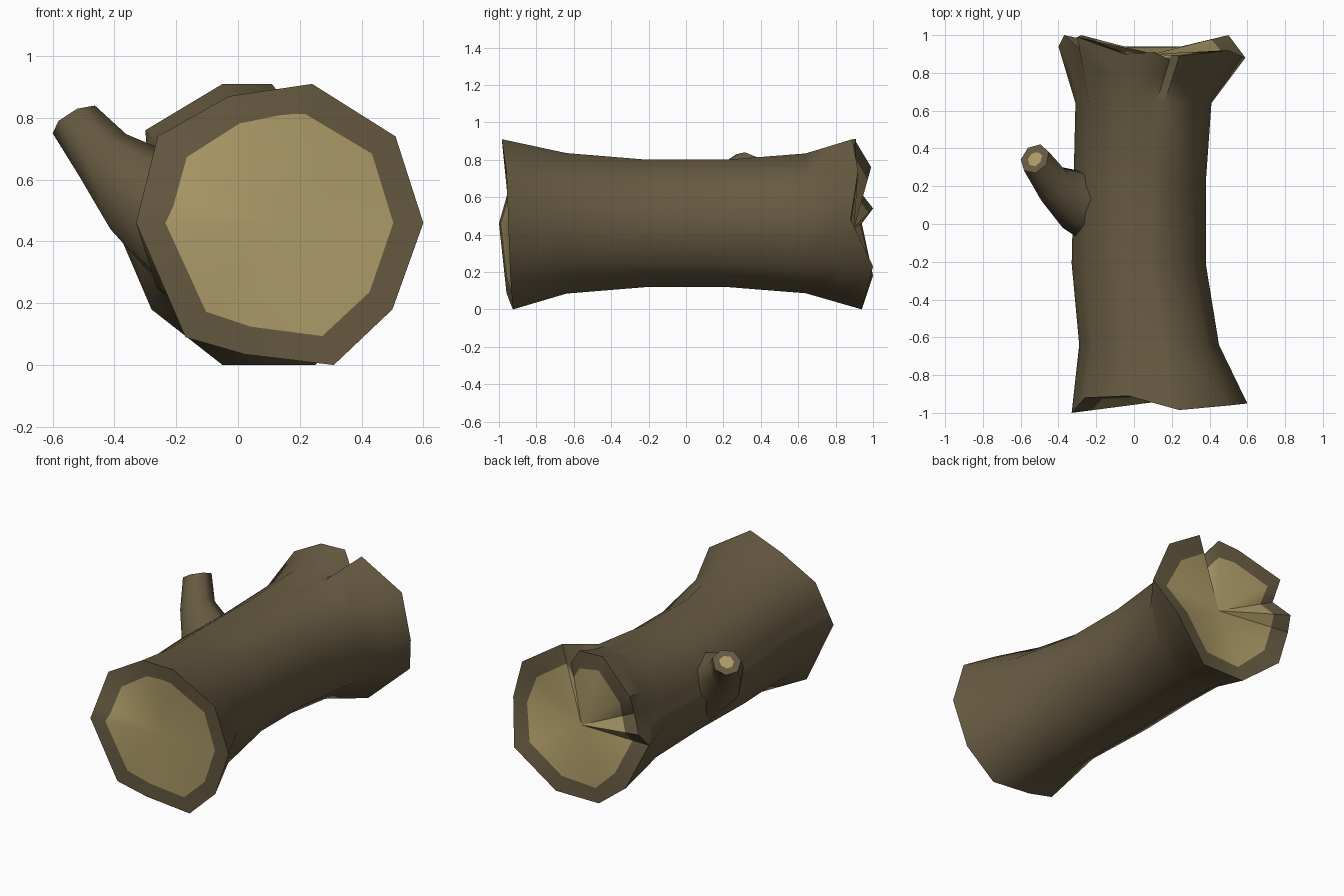
import bpy, bmesh, math, random
from mathutils import Vector

random.seed(4)
cube = bpy.data.objects.get("Cube")
if cube:
    bpy.data.objects.remove(cube)


def material(name, rgb):
    m = bpy.data.materials.new(name)
    m.use_nodes = True
    m.diffuse_color = (*rgb, 1)
    bsdf = next(n for n in m.node_tree.nodes if n.type == 'BSDF_PRINCIPLED')
    bsdf.inputs["Base Color"].default_value = (*rgb, 1)
    bsdf.inputs["Roughness"].default_value = 0.9
    return m


BARK = material("bark_brown", (0.133, 0.102, 0.053))
WOOD = material("cut_wood_tan", (0.42, 0.33, 0.14))


def build(name, bm, angle):
    bmesh.ops.recalc_face_normals(bm, faces=bm.faces)
    mesh = bpy.data.meshes.new(name)
    bm.to_mesh(mesh)
    bm.free()
    mesh.materials.append(BARK)
    mesh.materials.append(WOOD)
    obj = bpy.data.objects.new(name, mesh)
    bpy.context.collection.objects.link(obj)
    bpy.ops.object.select_all(action='DESELECT')
    obj.select_set(True)
    bpy.context.view_layer.objects.active = obj
    bpy.ops.object.shade_smooth_by_angle(angle=math.radians(angle))
    return obj


def bridge(bm, a, b, mat=0):
    for i in range(len(a)):
        j = (i + 1) % len(a)
        bm.faces.new((a[i], a[j], b[j], b[i])).material_index = mat


def cap(bm, ring, ratio, centre, jitter):
    # bark rim around a slightly dished patch of wood
    centre = Vector(centre)
    inner = [bm.verts.new(v.co.lerp(centre, 1 - ratio + random.uniform(-jitter, jitter)))
             for v in ring]
    bridge(bm, ring, inner)
    hub = bm.verts.new(centre)
    for i in range(len(inner)):
        bm.faces.new((inner[i], inner[(i + 1) % len(inner)], hub)).material_index = 1


# Columns around the trunk, counted in tenths of a turn; extras form the splits
COLUMNS = [0, 1, 2, 2.2, 2.4, 3, 4, 4.5, 4.75, 5, 6, 7, 8, 9]


def sample(points):
    out = []
    for t in COLUMNS:
        i = int(t)
        a, b = Vector(points[i]), Vector(points[(i + 1) % len(points)])
        out.append(a.lerp(b, t - i))
    return out


def section(y, cx, rx, rz, cz=0.46):
    turn = [k * math.tau / 10 for k in range(10)]
    return sample([(cx + rx * math.cos(a), y, cz + rz * math.sin(a)) for a in turn])


# Trunk: uneven front edge, waisted middle, split back edge
front_edge = sample([
    (.60, -.95, .46), (.51, -.96, .74), (.24, -.985, .91), (-.03, -.91, .87),
    (-.26, -.92, .74), (-.33, -1, .46), (-.17, -.96, .09), (.02, -.94, .035),
    (.31, -.925, 0), (.50, -.94, .18)])
back_edge = [Vector(p) for p in (
    (.59, .88, .48), (.50, .92, .74), (.24, .89, .91), (.19, .87, .80),
    (.11, .91, .91), (-.05, .90, .91), (-.30, .99, .76), (-.29, .93, .63),
    (-.37, 1, .54), (-.40, .94, .46), (-.28, 1, .18), (-.05, .94, 0),
    (.25, .94, 0), (.50, 1, .23))]
middle = [section(-.64, .08, .37, .395), section(-.21, .025, .355, .358),
          section(.22, .03, .35, .358), section(.64, .05, .36, .393)]
flare = [p.lerp(q, .55) for p, q in zip(middle[-1], back_edge)]
bm = bmesh.new()
rings = [[bm.verts.new(p) for p in pts]
         for pts in [front_edge, *middle, flare, back_edge]]
for a, b in zip(rings, rings[1:]):
    bridge(bm, a, b)
cap(bm, rings[0], .78, (.13, -.94, .46), .025)
cap(bm, rings[-1], .78, (.10, .90, .44), .03)
build("log_trunk", bm, 48)

# Branch stub: tapering tube that bends upward, ending in a small cut
path = [((-.19, .09, .46), .21, (-1, .2, .45)),
        ((-.31, .13, .55), .165, (-.9, .4, .6)),
        ((-.43, .21, .67), .105, (-.7, .5, .75)),
        ((-.525, .345, .79), .085, (-.45, .4, .8))]
SIDES = 7
bm = bmesh.new()
rings = []
for centre, radius, axis in path:
    turn = Vector(axis).to_track_quat('Z', 'Y')
    rings.append([bm.verts.new(Vector(centre) + turn @ Vector(
        (radius * math.cos(k * math.tau / SIDES),
         radius * math.sin(k * math.tau / SIDES), 0))) for k in range(SIDES)])
for a, b in zip(rings, rings[1:]):
    bridge(bm, a, b)
bm.faces.new(rings[0])
cap(bm, rings[-1], .5, (-.525, .345, .79), .04)
build("branch_stub", bm, 55)
